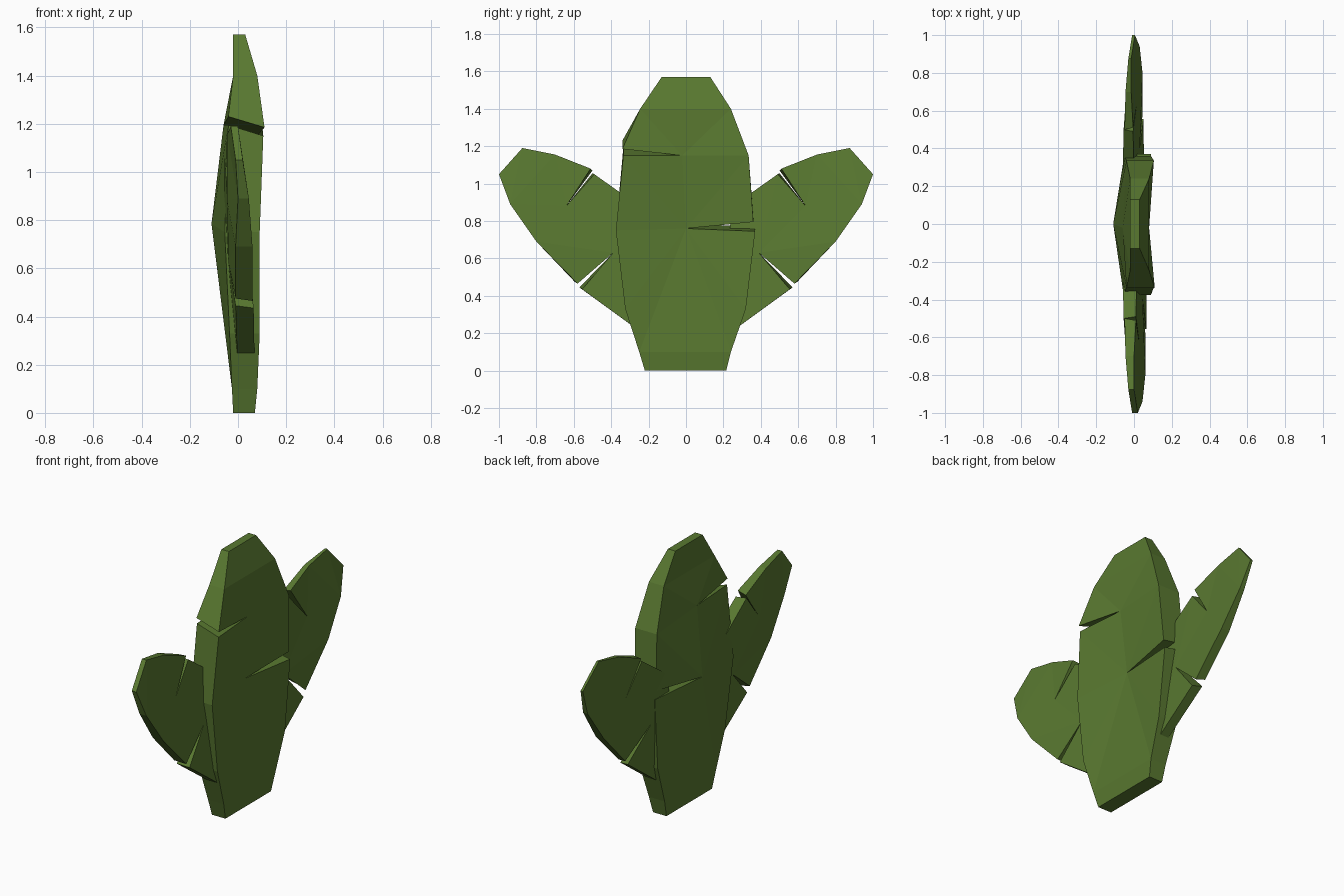
import bpy
import bmesh

if "Cube" in bpy.data.objects:
    bpy.data.objects.remove(bpy.data.objects["Cube"])

green = bpy.data.materials.new("leaf_green")
green.diffuse_color = (0.10, 0.19, 0.03, 1)
green.use_nodes = True
green.node_tree.nodes["Principled BSDF"].inputs["Base Color"].default_value = green.diffuse_color


def plate(name, points, fans, shifts, side=1, front_offset=0.0):
    """Closed slab from rows of (y, z, front x, back x).
    fans: (hub, rim...) triangle fans for each broad face.
    shifts: back-side (dy, dz) that slants the torn notches."""
    bm = bmesh.new()
    front = [bm.verts.new((f + front_offset, side * y, z)) for y, z, f, b in points]
    back = []
    for i, (y, z, f, b) in enumerate(points):
        dy, dz = shifts.get(i, (0, 0))
        back.append(bm.verts.new((b, side * (y + dy), z + dz)))
    for hub, *rim in fans:
        for a, b in zip(rim, rim[1:]):
            bm.faces.new([front[i] for i in (hub, a, b)])
            bm.faces.new([back[i] for i in (hub, b, a)])
    n = len(points)
    for i in range(n):
        j = (i + 1) % n
        bm.faces.new((front[i], front[j], back[j], back[i]))
    bmesh.ops.recalc_face_normals(bm, faces=bm.faces)
    mesh = bpy.data.meshes.new(name)
    bm.to_mesh(mesh)
    bm.free()
    mesh.materials.append(green)
    obj = bpy.data.objects.new(name, mesh)
    bpy.context.collection.objects.link(obj)


# Tall middle leaf with one torn notch on each edge
middle = [
    (-.22, 0, .07, -.02), (.215, 0, .07, -.02), (.24, .1, .08, -.025),
    (.32, .33, .09, -.035), (.37, .745, .09, -.05), (0, .76, .05, -.11),
    (.36, .795, .09, -.05), (.335, 1.15, .105, -.04), (.24, 1.4, .08, -.02),
    (.13, 1.57, .03, -.02), (-.13, 1.57, .03, -.02), (-.245, 1.4, .08, -.02),
    (-.34, 1.185, .11, -.04), (-.02, 1.15, .08, -.06), (-.335, 1.15, .105, -.04),
    (-.375, .75, .09, -.055), (-.325, .33, .09, -.035), (-.25, .1, .08, -.025),
]
middle_fans = [(0, 1, 2, 17), (5, 4, 3, 2, 17, 16, 15, 14, 13), (5, 13, 7, 6),
               (13, 7, 8, 11, 12), (8, 9, 10, 11)]
middle_shifts = {i: (0, .025) for i in (4, 5, 6)}
middle_shifts.update({i: (0, .045) for i in (12, 13, 14)})
plate("middle_leaf", middle, middle_fans, middle_shifts)

# Side leaves, mirrored, rooted inside the middle leaf
lobe = [
    (.15, .14, .07, 0), (.555, .435, .065, -.01), (.39, .63, .045, -.04),
    (.58, .465, .06, -.01), (.8, .69, .06, -.01), (.94, .89, .045, 0),
    (1, 1.05, .02, -.01), (.875, 1.19, 0, -.03), (.7, 1.155, 0, -.045),
    (.51, 1.08, .01, -.05), (.64, .88, .03, -.045), (.49, 1.05, .01, -.055),
    (.25, .88, .015, -.06),
]
lobe_fans = [(2, 12, 0, 1), (2, 3, 4, 10, 11, 12), (10, 4, 5, 8, 9), (5, 6, 7, 8)]
lobe_shifts = {1: (.015, .01), 3: (.015, .01), 9: (-.01, -.01), 11: (.01, .005)}
plate("side_leaf_front", lobe, lobe_fans, lobe_shifts, side=-1)
plate("side_leaf_back", lobe, lobe_fans, lobe_shifts, side=1, front_offset=-.015)
